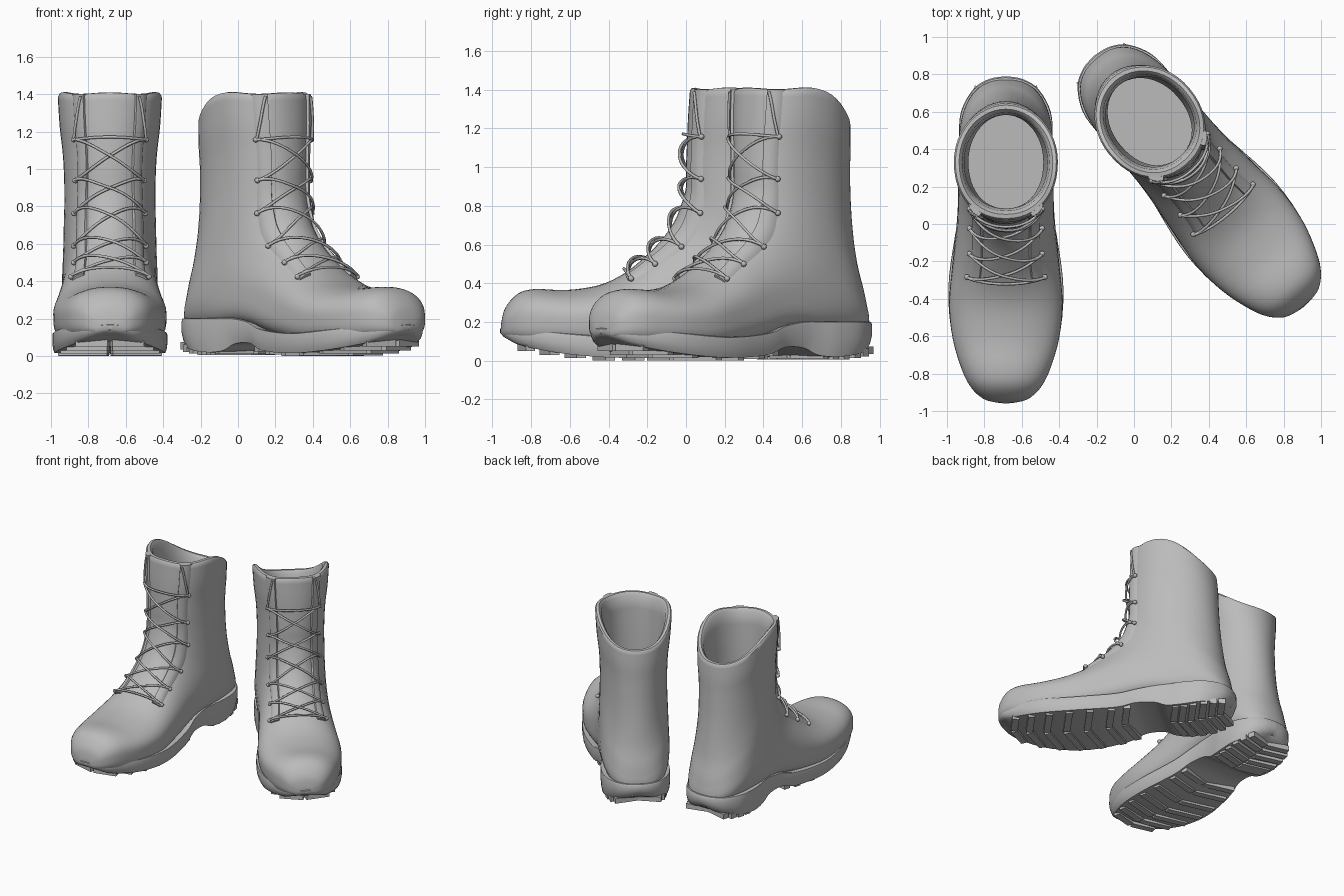
import bpy, bmesh, math
from mathutils import Vector, Matrix

if "Cube" in bpy.data.objects:
    bpy.data.objects.remove(bpy.data.objects["Cube"])

grey = bpy.data.materials.new("boot_grey")
grey.use_nodes = True
grey.diffuse_color = (0.5, 0.5, 0.5, 1)
grey.node_tree.nodes["Principled BSDF"].inputs["Base Color"].default_value = (0.5, 0.5, 0.5, 1)

# Upper: front/top point (y, z), back/bottom point (y, z), half width, from toe to collar
UPPER = [
    (-.955, .19, -.955, .14, .05), (-.935, .27, -.935, .12, .12),
    (-.87, .345, -.88, .1, .185), (-.78, .37, -.78, .08, .235),
    (-.62, .365, -.6, .07, .285), (-.45, .39, -.38, .06, .303),
    (-.32, .45, -.1, .1, .283), (-.22, .53, .2, .16, .26),
    (-.13, .62, .5, .13, .255), (-.06, .72, .75, .14, .255),
    (-.02, .82, .755, .28, .25), (0, .9, .71, .46, .247),
    (0, 1, .675, .72, .243), (.005, 1.12, .66, .94, .25),
    (.01, 1.25, .655, 1.08, .268), (.02, 1.395, .645, 1.19, .278)]
TOP = len(UPPER) - 1

# Sole: y, half width, top height, bottom height, from toe to heel
SOLE = [
    (-.96, 0, .17, .12), (-.945, .08, .17, .105), (-.87, .172, .165, .075),
    (-.64, .277, .14, .035), (-.35, .308, .12, .015), (-.05, .27, .14, .03),
    (.1, .24, .18, .07), (.24, .23, .2, .065), (.33, .235, .2, .03),
    (.45, .25, .2, .02), (.6, .24, .2, .033), (.72, .175, .2, .055),
    (.775, .09, .2, .08), (.79, 0, .2, .1)]

LACE_ROWS = [6.1, 7.1, 8.3, 10.1, 11.8, 13.4]
HOOK_ANGLE = 0.74


def spline(table, s):
    """Smooth interpolation between the rows of a table."""
    last = len(table) - 1
    s = min(max(s, 0), last)
    i = min(int(s), last - 1)
    t = s - i
    rows = [table[min(max(i + k, 0), last)] for k in (-1, 0, 1, 2)]
    return [0.5 * (2 * b + (c - a) * t + (2 * a - 5 * b + 4 * c - d) * t * t
                   + (3 * b - a - 3 * c + d) * t ** 3) for a, b, c, d in zip(*rows)]


def skin_point(s, a):
    """Point on the upper at section s and angle a (zero is the front centre)."""
    ty, tz, by, bz, w = spline(UPPER, s)
    c, d = math.cos(a), math.sin(a)
    # Domed on top; squarer below along the foot and heel, round around the shaft
    e = .92 if c > 0 else .55 + .45 * min(max((s - 7) / 4.5, 0), 1)
    lift = 0.085 * max(0, (s - 12) / 3) * d ** 4
    c = math.copysign(abs(c) ** e, c)
    d = math.copysign(abs(d) ** e, d)
    return Vector((w * d, (ty + by + c * (ty - by)) / 2, (tz + bz + c * (tz - bz)) / 2 + lift))


def raised(s, a, height):
    """Point lifted off the upper along its outward direction."""
    e = 0.05
    p = skin_point(s, a)
    n = (skin_point(s + e, a) - skin_point(s - e, a)).cross(
        skin_point(s, a + e) - skin_point(s, a - e)).normalized()
    ty, tz, by, bz, w = spline(UPPER, s)
    if n.dot(p - Vector((0, (ty + by) / 2, (tz + bz) / 2))) < 0:
        n = -n
    return p + n * height


def finish(name, bm, place):
    bmesh.ops.remove_doubles(bm, verts=bm.verts, dist=0.0005)
    bmesh.ops.recalc_face_normals(bm, faces=bm.faces)
    bm.transform(place)
    mesh = bpy.data.meshes.new(name)
    bm.to_mesh(mesh)
    bm.free()
    mesh.materials.append(grey)
    ob = bpy.data.objects.new(name, mesh)
    bpy.context.collection.objects.link(ob)
    bpy.ops.object.select_all(action='DESELECT')
    ob.select_set(True)
    bpy.context.view_layer.objects.active = ob
    bpy.ops.object.shade_smooth_by_angle(angle=math.radians(40))


def loft(bm, rings, caps=True):
    """Join closed rings of points with quads."""
    rows = [[bm.verts.new(p) for p in ring] for ring in rings]
    for r0, r1 in zip(rows, rows[1:]):
        for i in range(len(r0)):
            j = (i + 1) % len(r0)
            bm.faces.new((r0[i], r0[j], r1[j], r1[i]))
    if caps:
        bm.faces.new(rows[0])
        bm.faces.new(rows[-1])


def make_upper(side, place):
    angles = [math.tau * i / 48 for i in range(48)]
    rings = [[skin_point(k / 4, a) for a in angles] for k in range(4 * TOP + 1)]
    rim = rings[-1]
    mid = Vector((0, 0.335, 0))
    # Rolled collar, then the lining
    for k, dz in ((.97, .013), (.9, .015), (.84, -.005), (.8, -.1)):
        rings.append([Vector((p.x * k, mid.y + (p.y - mid.y) * k, p.z + dz)) for p in rim])
    # Lining runs down to a flat insole
    for height in (.7, .25):
        rings.append([Vector((p.x * .72, mid.y + (p.y - mid.y) * .8, height)) for p in rim])
    bm = bmesh.new()
    loft(bm, rings)
    finish(side + "_boot_upper", bm, place)


def make_sole(side, place):
    half = [spline(SOLE, k / 4) for k in range(4 * (len(SOLE) - 1) + 1)]
    outline = [(1, r) for r in half] + [(-1, r) for r in half[-2:0:-1]]

    def ring(scale, level, dz, squeeze=1.0):
        # level 0 is the underside and level 1 the top edge
        return [Vector((m * max(w, 0) * scale * squeeze, -.085 + (y + .085) * scale,
                        zb + (zt - zb) * level + dz)) for m, (y, w, zt, zb) in outline]

    bm = bmesh.new()
    loft(bm, [ring(.95, 0, 0, 0), ring(.95, 0, 0, .5), ring(.96, 0, 0), ring(.985, .2, 0),
              ring(1, .5, 0), ring(1, .9, 0), ring(.992, 1, 0), ring(.96, 1, .003),
              ring(.9, 1, -.02, .5), ring(.9, 1, -.02, 0)], caps=False)
    finish(side + "_boot_sole", bm, place)

    # Slanted tread lugs in two columns, skipping the arch
    bm = bmesh.new()
    for k in range(9, 45, 2):
        y, w, zt, zb = spline(SOLE, k / 4)
        if 0 < y < .34:
            continue
        for m in (1, -1):
            bmesh.ops.create_cube(bm, size=1, matrix=Matrix.Translation((m * w * .46, y, zb + .005))
                                  @ Matrix.Rotation(m * .25, 4, 'Z')
                                  @ Matrix.Diagonal((w * .88, .05, .04, 1)))
    finish(side + "_boot_tread", bm, place)


def make_facings(side, place):
    # Raised lacing edges beside the tongue, fading into the upper on the outside
    section = ((.47, -.008), (.48, .014), (.6, .016), (.72, .008), (.8, -.006))
    bm = bmesh.new()
    for m in (1, -1):
        rings = [[raised(6 + (TOP - 6) * k / 36, m * a, h) for a, h in section]
                 for k in range(37)]
        rings.append([p + Vector((0, 0, .012)) for p in rings[-1]])
        loft(bm, rings)
    finish(side + "_boot_facings", bm, place)


def make_laces(side, place):
    curve = bpy.data.curves.new(side + "_boot_laces", 'CURVE')
    curve.dimensions = '3D'
    curve.bevel_depth = 0.008
    curve.bevel_resolution = 1
    curve.use_fill_caps = True
    curve.materials.append(grey)

    def cord(points):
        sp = curve.splines.new('POLY')
        sp.points.add(len(points) - 1)
        for q, p in zip(sp.points, points):
            q.co = (*(place @ p), 1)

    steps = [k / 16 for k in range(17)]
    for m in (1, -1):
        # Crossing cords between neighbouring rows
        for s0, s1 in zip(LACE_ROWS, LACE_ROWS[1:]):
            cord([raised(s0 + (s1 - s0) * t * t * (3 - 2 * t), m * HOOK_ANGLE * (1 - 2 * t),
                         .02 + (.01 + .008 * m) * math.sin(math.pi * t)) for t in steps])
        # Loose run up to the collar
        cord([raised(LACE_ROWS[-1] + (TOP - LACE_ROWS[-1]) * t,
                     m * (HOOK_ANGLE - .22 * t), .02) for t in steps])
    # Straight bars at the lowest and highest rows
    for s in (LACE_ROWS[0], LACE_ROWS[-1]):
        cord([raised(s, HOOK_ANGLE * (1 - 2 * t), .022) for t in steps])
    bpy.context.collection.objects.link(bpy.data.objects.new(curve.name, curve))

    # Hooks that hold the cords
    bm = bmesh.new()
    for s in LACE_ROWS:
        for m in (1, -1):
            bmesh.ops.create_icosphere(bm, subdivisions=2, radius=.015, matrix=Matrix.Translation(
                raised(s, m * (HOOK_ANGLE + .02), .016)))
    finish(side + "_boot_hooks", bm, place)


# One boot faces forward, the other is turned outward
placements = {
    "right": Matrix.Translation((-.685, 0, 0)),
    "left": Matrix.Translation((.295, .295, 0)) @ Matrix.Rotation(math.radians(40), 4, 'Z')}
for side, place in placements.items():
    for make in (make_upper, make_sole, make_facings, make_laces):
        make(side, place)
